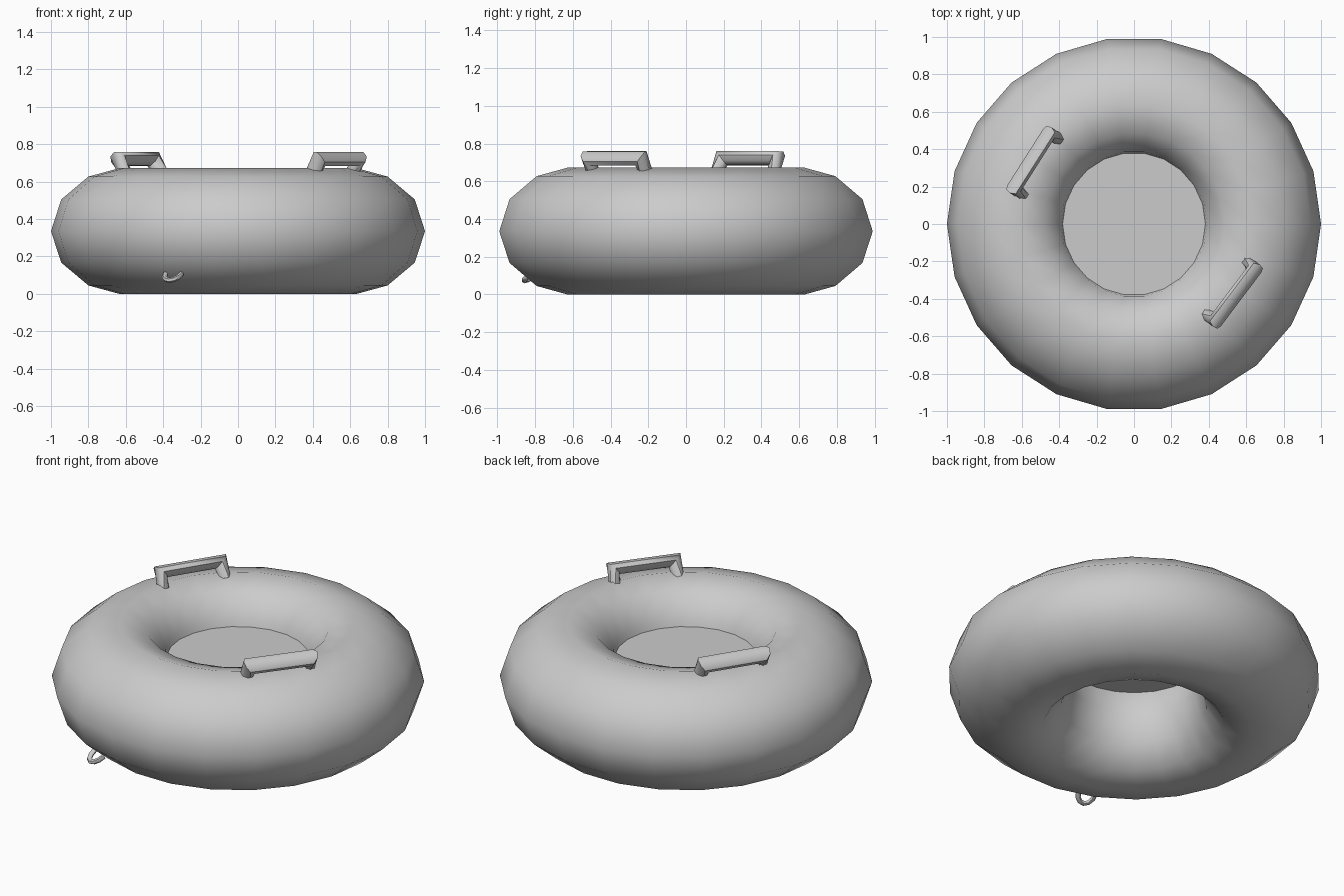
import bpy, bmesh, math
from mathutils import Vector, Matrix

if "Cube" in bpy.data.objects:
    bpy.data.objects.remove(bpy.data.objects["Cube"])

SEG = 22


def finish(name, bm, angle=60):
    bmesh.ops.recalc_face_normals(bm, faces=bm.faces[:])
    me = bpy.data.meshes.new(name)
    bm.to_mesh(me)
    bm.free()
    ob = bpy.data.objects.new(name, me)
    bpy.context.collection.objects.link(ob)
    bpy.ops.object.select_all(action='DESELECT')
    bpy.context.view_layer.objects.active = ob
    ob.select_set(True)
    bpy.ops.object.shade_smooth_by_angle(angle=math.radians(angle))
    return ob


def bridge(bm, a, b):
    n = len(a)
    for i in range(n):
        j = (i + 1) % n
        bm.faces.new((a[i], a[j], b[j], b[i]))


def sweep(bm, path, rx, rz, sides, ref):
    """Tube along a path with mitred corners and closed ends."""
    pts = [Vector(p) for p in path]
    rings = []
    for i, p in enumerate(pts):
        d0 = (p - pts[i - 1]).normalized() if i else (pts[1] - p).normalized()
        d1 = (pts[i + 1] - p).normalized() if i < len(pts) - 1 else d0
        t = (d0 + d1).normalized()
        mitre = 1 / max(0.6, t.dot(d0))
        side = (Vector(ref) - t * t.dot(Vector(ref))).normalized()
        up = t.cross(side)
        rings.append([bm.verts.new(p + side * rx * math.cos(a) + up * rz * mitre * math.sin(a))
                      for a in [math.tau * (k + 0.5) / sides for k in range(sides)]])
    for a, b in zip(rings, rings[1:]):
        bridge(bm, a, b)
    bm.faces.new(rings[0])
    bm.faces.new(rings[-1])


# Inflated ring: 12-sided section turned around z
upper = [(1.0, 0.335), (0.945, 0.505), (0.80, 0.627), (0.635, 0.672),
         (0.485, 0.627), (0.39, 0.505), (0.355, 0.335)]
profile = upper + [(r, 0.672 - z) for r, z in upper[-2:0:-1]]
bm = bmesh.new()
loops = [[bm.verts.new((r * math.cos(math.tau * k / SEG), r * math.sin(math.tau * k / SEG), z))
          for k in range(SEG)] for r, z in profile]
for i, loop in enumerate(loops):
    bridge(bm, loop, loops[(i + 1) % len(loops)])
finish("inflated_ring", bm, 80)

# Floor membrane closing the hole
bm = bmesh.new()
bmesh.ops.create_circle(bm, cap_ends=True, segments=SEG, radius=0.385,
                        matrix=Matrix.Translation((0, 0, 0.465)))
finish("floor_membrane", bm)

# Two grab handles leaning outward from the top of the ring
for name, centre, deg in (("left_handle", (-0.535, 0.33), 57.5),
                          ("right_handle", (0.53, -0.37), 233)):
    bm = bmesh.new()
    path = [(-0.175, -0.035, 0.64), (-0.175, 0.015, 0.722),
            (0.175, 0.015, 0.722), (0.175, -0.035, 0.64)]
    sweep(bm, path, 0.042, 0.035, 8, (0, 1, 0.25))
    bm.transform(Matrix.Translation((*centre, 0)) @ Matrix.Rotation(math.radians(deg), 4, 'Z'))
    finish(name, bm, 50)

# Small tow loop low on the front
bm = bmesh.new()
path = []
for i in range(7):
    a = math.pi * i / 6
    path.append((0.047 * math.cos(a), -0.055 * math.sin(a), -0.035 * math.sin(a)))
sweep(bm, path, 0.014, 0.014, 6, (0, -0.5, 0.85))
bm.transform(Matrix.Translation((-0.345, -0.805, 0.108)) @ Matrix.Rotation(math.radians(-23), 4, 'Z'))
finish("tow_loop", bm)
